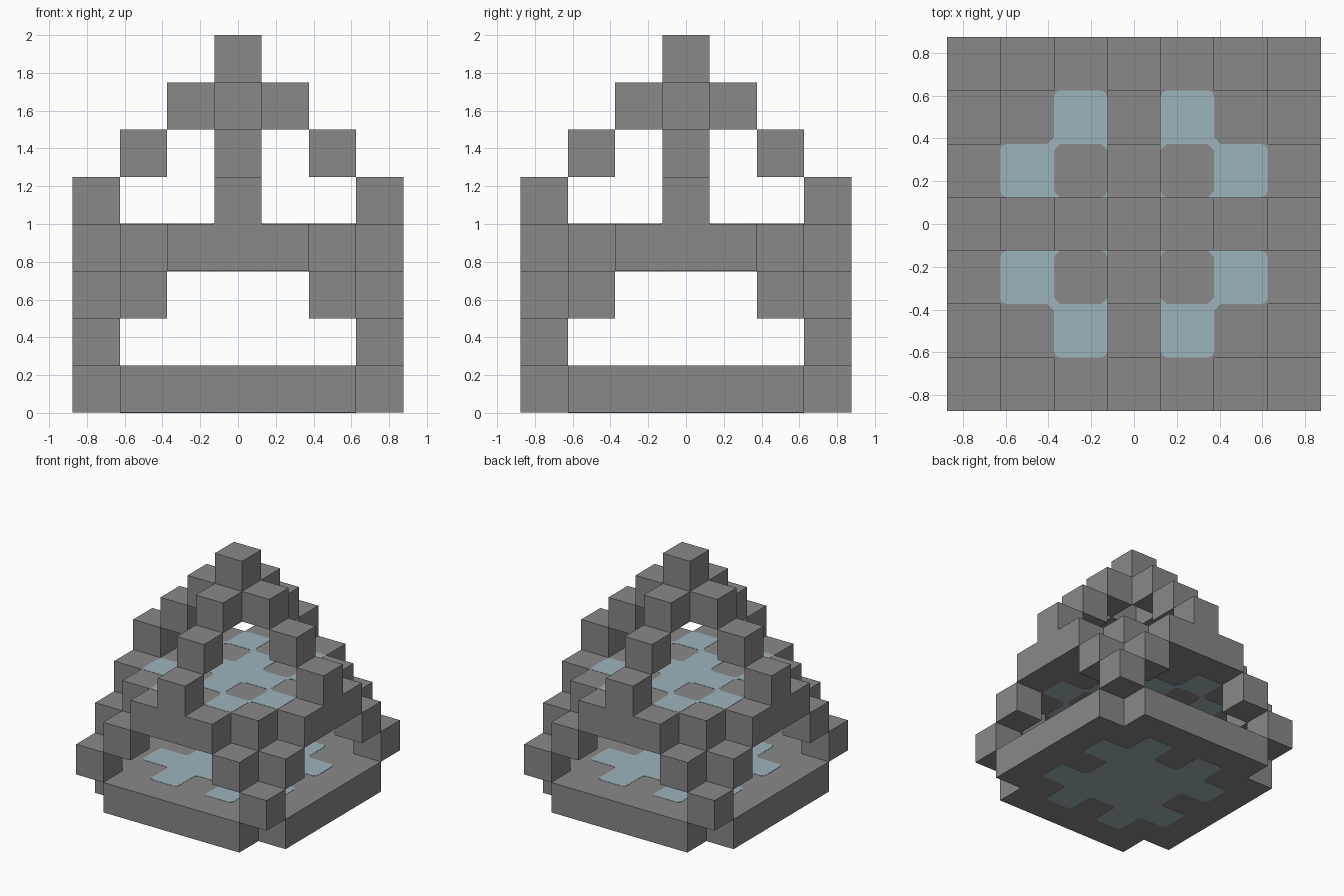
import bpy
import bmesh
from mathutils import Matrix, Vector

CELL = 0.25
PROUD = 0.002

cube = bpy.data.objects.get("Cube")
if cube:
    bpy.data.objects.remove(cube, do_unlink=True)


def make_material(name, color):
    mat = bpy.data.materials.new(name)
    mat.use_nodes = True
    mat.diffuse_color = color
    mat.node_tree.nodes["Principled BSDF"].inputs["Base Color"].default_value = color
    return mat


stone = make_material("stone grey", (0.246, 0.246, 0.246, 1))
glass = make_material("pale blue", (0.335, 0.456, 0.497, 1))


def finish(name, bm, mat):
    bmesh.ops.recalc_face_normals(bm, faces=bm.faces)
    mesh = bpy.data.meshes.new(name)
    bm.to_mesh(mesh)
    bm.free()
    mesh.materials.append(mat)
    obj = bpy.data.objects.new(name, mesh)
    bpy.context.collection.objects.link(obj)
    return obj


def prism(name, cells, bottom, top, mat, rounding=0):
    """Extrude the merged outline of a set of grid cells."""
    bm = bmesh.new()
    corners = {}

    def corner(x, y):
        if (x, y) not in corners:
            corners[x, y] = bm.verts.new(((x - 0.5) * CELL, (y - 0.5) * CELL, bottom))
        return corners[x, y]

    for x, y in sorted(cells):
        bm.faces.new([corner(x, y), corner(x + 1, y), corner(x + 1, y + 1), corner(x, y + 1)])

    if rounding:
        # Small necks where cells only meet diagonally
        necks = [v.co.copy() for v in bm.verts if len(v.link_edges) == 4
                 and all(e.is_boundary for e in v.link_edges)]
        inner = [e for e in bm.edges if not e.is_boundary]
        bmesh.ops.dissolve_edges(bm, edges=inner, use_verts=False)
        # Round every real corner of the outline
        bends = []
        for v in bm.verts:
            if len(v.link_edges) == 2:
                a, b = [(e.other_vert(v).co - v.co).normalized() for e in v.link_edges]
                if abs(a.dot(b)) < 0.5:
                    bends.append(v)
        bmesh.ops.bevel(bm, geom=bends, offset=rounding, segments=2,
                        profile=0.5, affect='VERTICES')
        for c in necks:
            dirs = [Vector((1, 0, 0)), Vector((0, 1, 0)), Vector((-1, 0, 0)), Vector((0, -1, 0))]
            bm.faces.new([bm.verts.new(c + d * rounding) for d in dirs])

    bmesh.ops.recalc_face_normals(bm, faces=bm.faces)
    result = bmesh.ops.extrude_face_region(bm, geom=list(bm.faces), use_keep_orig=True)
    moved = [g for g in result["geom"] if isinstance(g, bmesh.types.BMVert)]
    bmesh.ops.translate(bm, verts=moved, vec=(0, 0, top - bottom))
    # Remove walls left inside the solid
    return finish(name, bm, mat)


def blocks(name, cells):
    """One object holding separate cubes at grid positions."""
    bm = bmesh.new()
    for x, y, z in sorted(cells):
        place = Matrix.Translation((x * CELL, y * CELL, (z + 0.5) * CELL))
        bmesh.ops.create_cube(bm, size=CELL, matrix=place)
    return finish(name, bm, stone)


def around(x, y):
    """All mirrored and swapped copies of a cell."""
    return {(sx * a, sy * b) for a, b in ((x, y), (y, x)) for sx in (-1, 1) for sy in (-1, 1)}


def square(n):
    return {(x, y) for x in range(-n, n + 1) for y in range(-n, n + 1)}


# Ground plate and raised platform
prism("base_plate", square(3) - around(3, 3), PROUD, CELL, stone)
platform = square(2) | around(3, 0) | around(3, 1)
prism("upper_platform", platform, 3 * CELL, 4 * CELL, stone)

# Blue panels showing on both sides of the two plates
knobs = around(1, 2)
prism("base_panel", square(1) | knobs, 0, CELL + PROUD, glass, 0.03)
cross = {(0, 0)} | around(1, 0)
prism("platform_panel", cross | knobs, 3 * CELL - PROUD, 4 * CELL + PROUD, glass, 0.03)

# Corner supports stepping out below the platform
for side_x, x_name in ((-1, "right"), (1, "left")):
    for side_y, y_name in ((-1, "front"), (1, "back")):
        steps = [(3, 3, 1), (2, 3, 2), (3, 2, 2)]
        blocks(f"{y_name}_{x_name}_support",
               [(x * side_x, y * side_y, z) for x, y, z in steps])

# Four stepped arms rising to the peak
for name, dx, dy in (("front", 0, -1), ("back", 0, 1), ("left", 1, 0), ("right", -1, 0)):
    blocks(f"{name}_arm", [(dx * r, dy * r, 7 - r) for r in (1, 2, 3)])
blocks("peak_block", [(0, 0, 7)])
